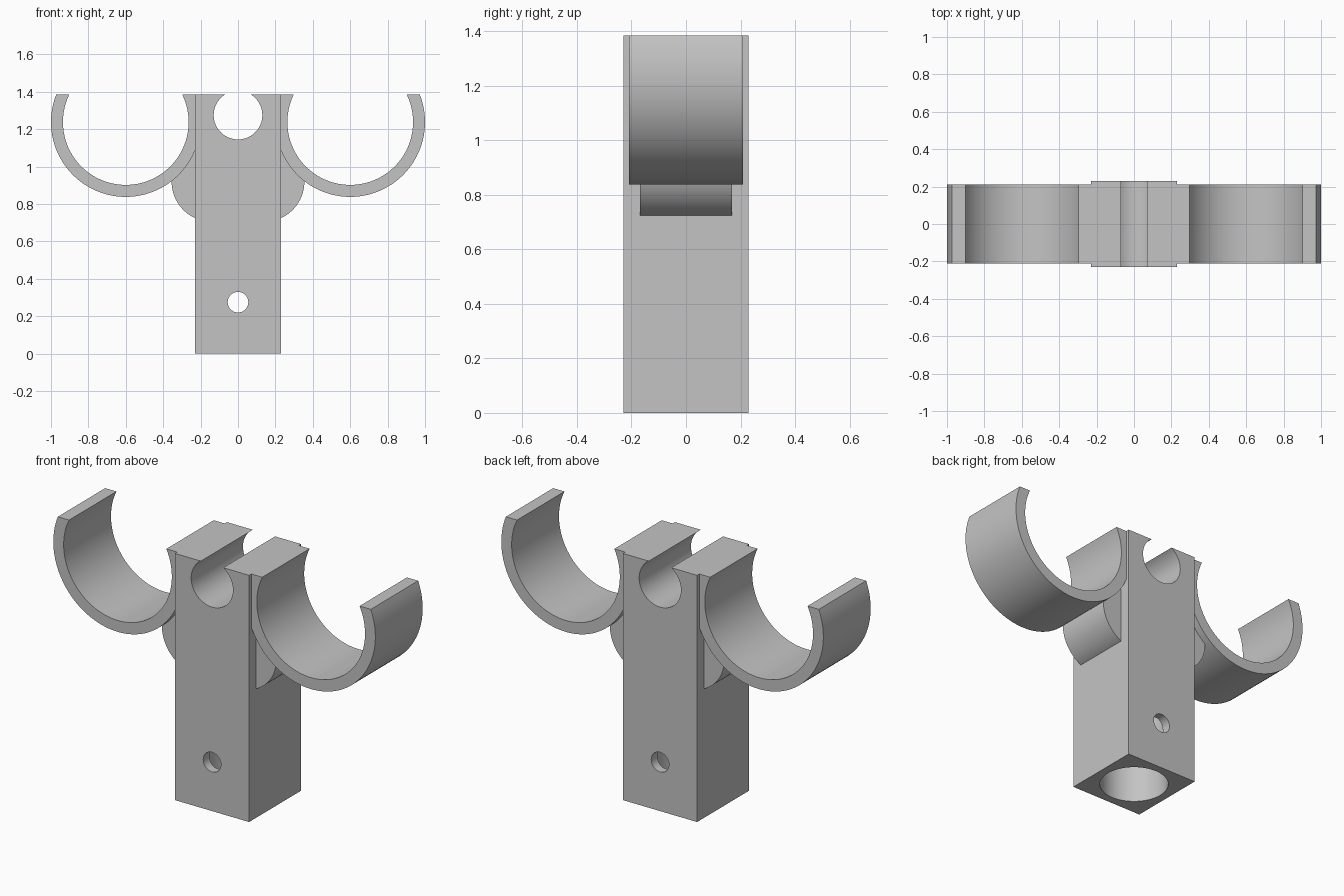
import bpy, bmesh, math
from mathutils import Matrix

if "Cube" in bpy.data.objects:
    bpy.data.objects.remove(bpy.data.objects["Cube"], do_unlink=True)

TOP = 1.385          # height of the flat upper faces
HALF = 0.23          # half width of the square post

grey = bpy.data.materials.new("plain grey")
grey.use_nodes = True
grey.diffuse_color = (0.55, 0.55, 0.55, 1)
grey.node_tree.nodes["Principled BSDF"].inputs["Base Color"].default_value = (0.55, 0.55, 0.55, 1)


def finish(name, bm):
    """Turn a bmesh into a named object with the shared material."""
    bmesh.ops.recalc_face_normals(bm, faces=bm.faces)
    mesh = bpy.data.meshes.new(name)
    bm.to_mesh(mesh)
    bm.free()
    mesh.materials.append(grey)
    obj = bpy.data.objects.new(name, mesh)
    bpy.context.collection.objects.link(obj)
    return obj


def select_only(obj):
    bpy.ops.object.select_all(action='DESELECT')
    obj.select_set(True)
    bpy.context.view_layer.objects.active = obj


def smooth(obj):
    select_only(obj)
    bpy.ops.object.shade_smooth_by_angle(angle=math.radians(30))


def arc(cx, cz, r, start, end, steps):
    return [(cx + r * math.cos(start + (end - start) * i / steps),
             cz + r * math.sin(start + (end - start) * i / steps)) for i in range(steps + 1)]


def extrude(name, profile, half_depth):
    """Extrude an x-z outline symmetrically along y."""
    bm = bmesh.new()
    face = bm.faces.new([bm.verts.new((x, -half_depth, z)) for x, z in profile])
    made = bmesh.ops.extrude_face_region(bm, geom=[face])["geom"]
    bmesh.ops.translate(bm, vec=(0, 2 * half_depth, 0),
                        verts=[v for v in made if isinstance(v, bmesh.types.BMVert)])
    return finish(name, bm)


def cylinder(name, radius, length, centre, along_y):
    bm = bmesh.new()
    turn = Matrix.Rotation(math.pi / 2, 4, 'X') if along_y else Matrix()
    bmesh.ops.create_cone(bm, cap_ends=True, segments=64, radius1=radius, radius2=radius,
                          depth=length, matrix=Matrix.Translation(centre) @ turn)
    return finish(name, bm)


# Square post with a top cradle, a cross pin hole and a round socket underneath
post = extrude("post", [(-HALF, 0), (HALF, 0), (HALF, TOP), (-HALF, TOP)], HALF)
cutters = [
    cylinder("cradle_cutter", 0.13, 1, (0, 0, 1.275), True),
    cylinder("socket_cutter", 0.183, 1.1, (0, 0, 0), False),
    cylinder("pin_hole_cutter", 0.055, 1, (0, 0, 0.275), True),
]
for cutter in cutters:
    cutter.hide_render = True
    cut = post.modifiers.new(cutter.name, 'BOOLEAN')
    cut.operation = 'DIFFERENCE'
    cut.solver = 'EXACT'
    cut.object = cutter
    select_only(post)
    bpy.ops.object.modifier_apply(modifier=cut.name)
    bpy.data.objects.remove(cutter, do_unlink=True)
smooth(post)

# Open ring cradles and rounded gussets on both sides
RING_X, RING_Z, OUTER, INNER = 0.6, 1.238, 0.4, 0.336
GUSSET_X, GUSSET_Z, GUSSET_R = 0.14, 0.92, 0.215
for side, sign in (("left", 1), ("right", -1)):
    a = math.asin((TOP - RING_Z) / OUTER)
    b = math.asin((TOP - RING_Z) / INNER)
    outline = (arc(RING_X, RING_Z, OUTER, a, -math.pi - a, 64)
               + arc(RING_X, RING_Z, INNER, -math.pi - b, b, 64))
    smooth(extrude(side + "_cradle", [(sign * x, z) for x, z in outline], 0.21))

    c = math.acos((HALF - 0.02 - GUSSET_X) / GUSSET_R)
    outline = arc(GUSSET_X, GUSSET_Z, GUSSET_R, -c, c, 32)
    smooth(extrude(side + "_gusset", [(sign * x, z) for x, z in outline], 0.168))
